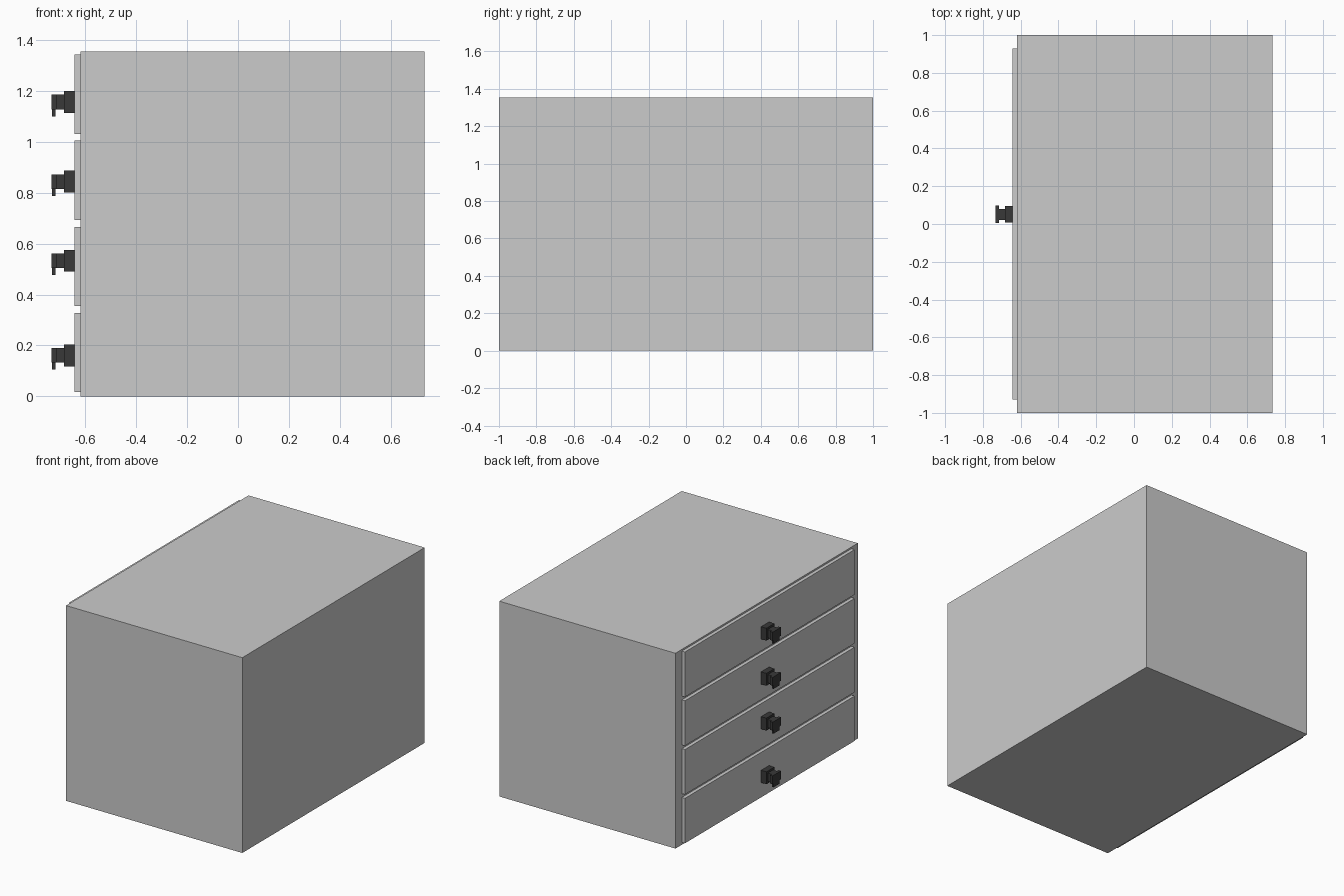
import bpy, bmesh
from mathutils import Matrix, Vector

if "Cube" in bpy.data.objects:
    bpy.data.objects.remove(bpy.data.objects["Cube"])

dark = bpy.data.materials.new("dark_handle")
dark.diffuse_color = (0.04, 0.04, 0.04, 1)
dark.use_nodes = True
dark.node_tree.nodes["Principled BSDF"].inputs["Base Color"].default_value = dark.diffuse_color


def boxes(name, parts, mat=None):
    """One object from boxes given as (x0, x1, y0, y1, z0, z1)."""
    bm = bmesh.new()
    for x0, x1, y0, y1, z0, z1 in parts:
        centre = Vector((x0 + x1, y0 + y1, z0 + z1)) / 2
        m = Matrix.Translation(centre) @ Matrix.Diagonal((x1 - x0, y1 - y0, z1 - z0, 1))
        bmesh.ops.create_cube(bm, size=1, matrix=m)
    me = bpy.data.meshes.new(name)
    bm.to_mesh(me)
    bm.free()
    if mat:
        me.materials.append(mat)
    ob = bpy.data.objects.new(name, me)
    bpy.context.collection.objects.link(ob)
    return ob


# Cabinet body
boxes("cabinet_body", [(-0.619, 0.733, -1, 1, 0, 1.355)])

# Drawer fronts on the -x side, each with a stepped handle
handle_z = (0.161, 0.533, 0.844, 1.157)
for i, hz in enumerate(handle_z):
    z0 = 0.016 + i * 0.3385
    boxes(f"drawer_front_{i + 1}", [(-0.643, -0.619, -0.93, 0.93, z0, z0 + 0.312)])
    handle = boxes(f"drawer_handle_{i + 1}", [
        (-0.684, -0.643, 0.008, 0.095, -0.043, 0.043),   # base block
        (-0.714, -0.684, 0.022, 0.080, -0.029, 0.029),   # neck
        (-0.733, -0.714, 0.006, 0.097, -0.029, 0.029),   # grip plate
        (-0.731, -0.718, 0.020, 0.085, -0.056, -0.029),  # finger lip
    ], dark)
    handle.location.z = hz
